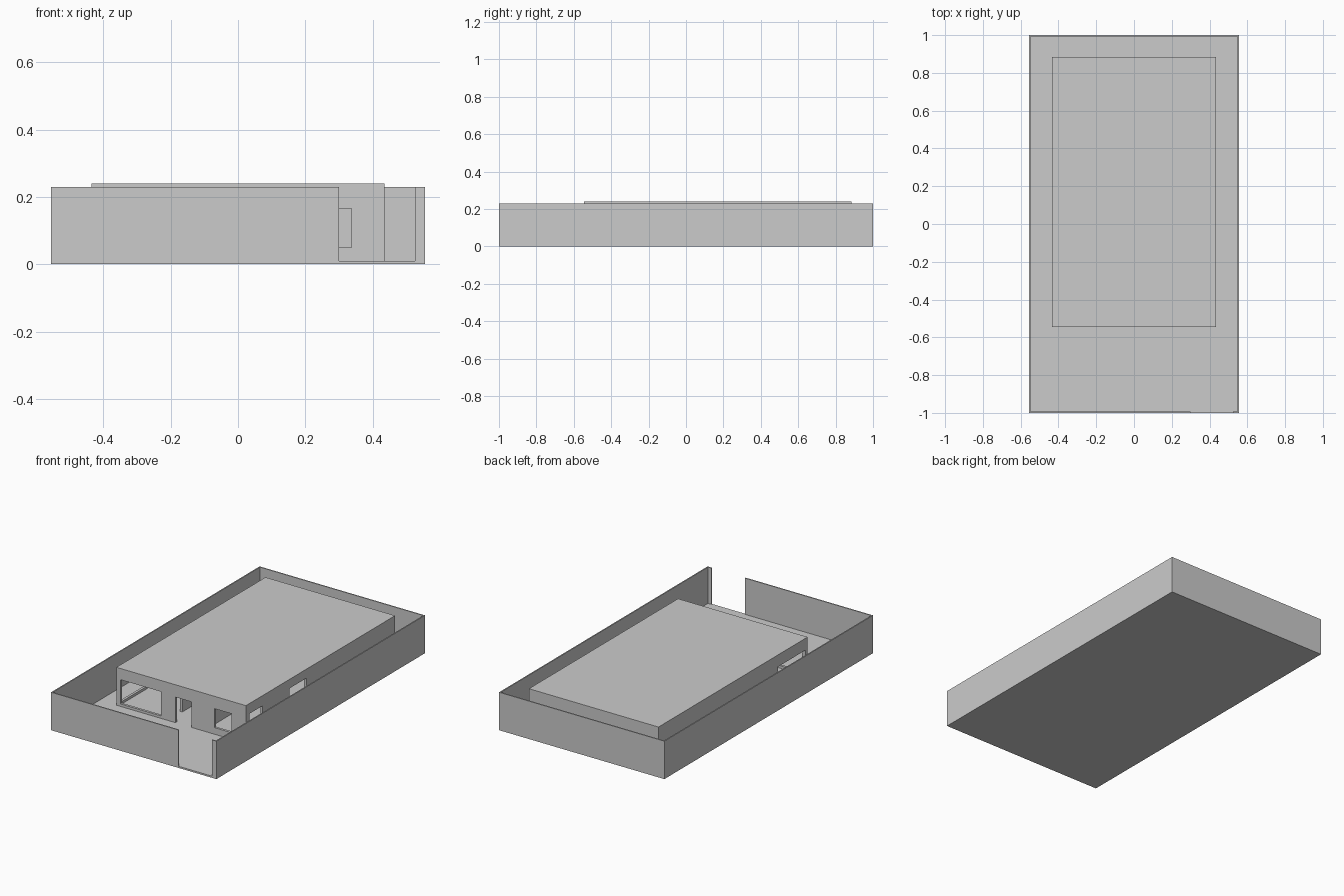
import bpy, bmesh
from mathutils import Vector

if "Cube" in bpy.data.objects:
    bpy.data.objects.remove(bpy.data.objects["Cube"])


def finish(name, bm):
    bmesh.ops.recalc_face_normals(bm, faces=bm.faces[:])
    mesh = bpy.data.meshes.new(name)
    bm.to_mesh(mesh)
    bm.free()
    obj = bpy.data.objects.new(name, mesh)
    bpy.context.collection.objects.link(obj)
    return obj


def box(name, lo, hi):
    bm = bmesh.new()
    bmesh.ops.create_cube(bm, size=1)
    lo, hi = Vector(lo), Vector(hi)
    for v in bm.verts:
        v.co = Vector([(lo[i] + hi[i]) / 2 + v.co[i] * (hi[i] - lo[i]) for i in range(3)])
    return finish(name, bm)


def wall(name, axis, span, pos, thick, zspan, openings=()):
    """Upright panel along an axis; openings are (start, end, bottom, top)."""
    us = sorted({*span, *(u for o in openings for u in o[:2])})
    zs = sorted({*zspan, *(z for o in openings for z in o[2:])})
    bm = bmesh.new()
    grid = {}

    def vert(u, z):
        if (u, z) not in grid:
            grid[u, z] = bm.verts.new((u, pos, z) if axis == 'x' else (pos, u, z))
        return grid[u, z]

    for a, b in zip(us, us[1:]):
        for c, d in zip(zs, zs[1:]):
            um, zm = (a + b) / 2, (c + d) / 2
            if not any(o[0] < um < o[1] and o[2] < zm < o[3] for o in openings):
                bm.faces.new((vert(a, c), vert(b, c), vert(b, d), vert(a, d)))
    ext = bmesh.ops.extrude_face_region(bm, geom=bm.faces[:], use_keep_orig=True)
    shift = Vector((0, thick, 0)) if axis == 'x' else Vector((thick, 0, 0))
    for v in ext['geom']:
        if isinstance(v, bmesh.types.BMVert):
            v.co += shift
    return finish(name, bm)


PX, PY, F, PT, PH = 0.555, 1.0, 0.01, 0.007, 0.23    # plot half sizes, floor, boundary wall
HX, HY0, HY1, HT = 0.435, -0.545, 0.885, 0.015       # house shell
ROOF0, ROOF1 = 0.228, 0.24

# Plot slab and boundary walls with a gateway at the front
box("ground_slab", (-PX, -PY, 0), (PX, PY, F))
wall("boundary_back", 'x', (-PX, PX), PY, -PT, (F, PH))
wall("boundary_front", 'x', (-PX, PX), -PY, PT, (F, PH), [(0.30, 0.525, F, PH)])
for side, s in (("left", -1), ("right", 1)):
    wall("boundary_" + side, 'y', (-PY + PT, PY - PT), s * PX, -s * PT, (F, PH))

# House outer walls with windows and front door
wall("house_front", 'x', (-HX, HX), HY0, HT, (F, ROOF0),
     [(-0.408, -0.135, 0.025, 0.172), (-0.038, 0.07, F, 0.165), (0.225, 0.337, 0.05, 0.165)])
wall("house_back", 'x', (-HX, HX), HY1, -HT, (F, ROOF0))
wall("house_left", 'y', (HY0 + HT, HY1 - HT), -HX, HT, (F, ROOF0),
     [(-0.525, -0.26, 0.025, 0.168)])
wall("house_right", 'y', (HY0 + HT, HY1 - HT), HX, -HT, (F, ROOF0),
     [(-0.51, -0.385, 0.05, 0.178), (-0.126, 0.035, 0.05, 0.185)])

# Interior partitions beside the entrance hall
wall("partition_left", 'y', (-0.41, 0.2), -0.087, -HT, (F, ROOF0))
wall("partition_right", 'y', (HY0 + HT, 0.2), 0.15, -HT, (F, ROOF0))

# Flat roof
box("roof", (-HX, HY0, ROOF0), (HX, HY1, ROOF1))
